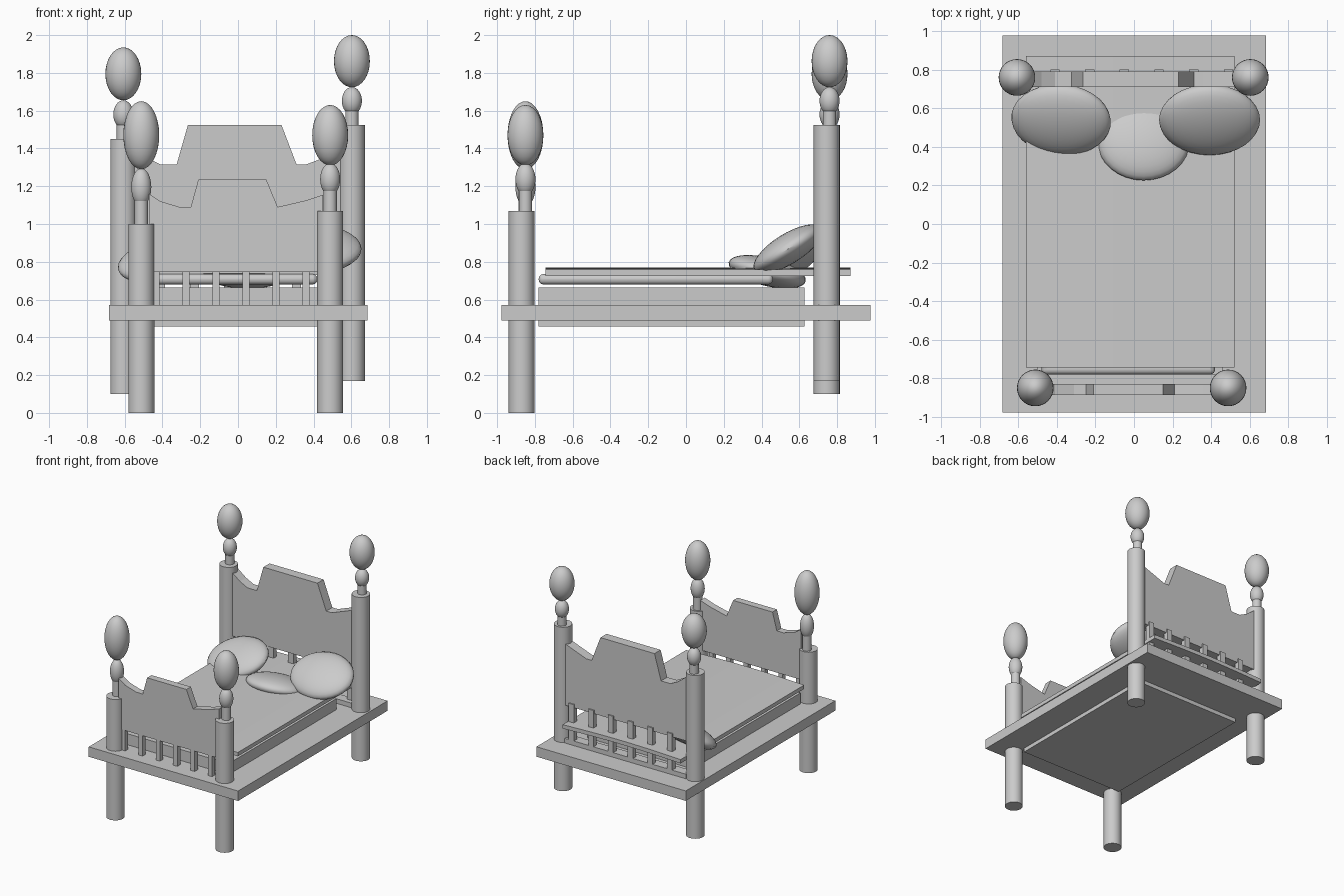
import bpy, math

if "Cube" in bpy.data.objects:
    bpy.data.objects.remove(bpy.data.objects["Cube"])


def smooth(ob):
    bpy.context.view_layer.objects.active = ob
    bpy.ops.object.shade_smooth_by_angle(angle=math.radians(35))
    return ob


def box(name, x0, x1, y0, y1, z0, z1):
    bpy.ops.mesh.primitive_cube_add(size=1, location=((x0+x1)/2, (y0+y1)/2, (z0+z1)/2))
    ob = bpy.context.object
    ob.name = name
    ob.scale = (x1-x0, y1-y0, z1-z0)
    bpy.ops.object.transform_apply(location=False, rotation=False, scale=True)
    return ob


def rod(name, x, y, z0, z1, r):
    bpy.ops.mesh.primitive_cylinder_add(vertices=32, radius=r, depth=z1-z0,
                                        location=(x, y, (z0+z1)/2))
    ob = bpy.context.object
    ob.name = name
    return smooth(ob)


def ellipsoid(name, loc, half, rot=(0, 0, 0)):
    bpy.ops.mesh.primitive_uv_sphere_add(segments=32, ring_count=16, radius=1, location=loc,
                                         rotation=[math.radians(a) for a in rot])
    ob = bpy.context.object
    ob.name = name
    ob.scale = half
    bpy.ops.object.transform_apply(location=False, rotation=False, scale=True)
    return smooth(ob)


def prism(name, profile, y0, y1):
    """Extrude an x-z outline between two y values."""
    n = len(profile)
    verts = [(x, y, z) for y in (y0, y1) for x, z in profile]
    faces = [list(range(n)), list(range(2*n-1, n-1, -1))]
    faces += [[(i+1) % n, i, n+i, n+(i+1) % n] for i in range(n)]
    me = bpy.data.meshes.new(name)
    me.from_pydata(verts, [], faces)
    ob = bpy.data.objects.new(name, me)
    bpy.context.collection.objects.link(ob)
    return ob


# Posts with neck, small bead and egg-shaped finial
# name, x, post y, finial y, bottom, top, bead (z, half), egg (z, half)
posts = [
    ("front_left", -.512, -.87, -.85, 0, 1.0, (1.195, .10), (1.47, .18)),
    ("front_right", .488, -.87, -.85, 0, 1.07, (1.237, .085), (1.47, .16)),
    ("back_left", -.607, .745, .76, .10, 1.45, (1.58, .075), (1.795, .14)),
    ("back_right", .603, .745, .76, .17, 1.525, (1.652, .073), (1.862, .138)),
]
for n, x, y, fy, z0, z1, bead, egg in posts:
    rod(n + "_post", x, y, z0, z1, .069)
    rod(n + "_neck", x, fy, z1 - .01, bead[0], .035)
    ellipsoid(n + "_bead", (x, fy, bead[0]), (.053, .053, bead[1]))
    ellipsoid(n + "_finial", (x, fy, egg[0]), (.095, .095, egg[1]))

# Platform and mattress base
box("platform", -.682, .685, -.977, .977, .49, .572)
box("mattress", -.50, .46, -.78, .628, .457, .663)

# Headboard and footboard
prism("headboard", [(-.57, .88), (.56, .88), (.56, 1.39), (.44, 1.345), (.36, 1.315),
                    (.31, 1.315), (.23, 1.525), (-.265, 1.525), (-.325, 1.315),
                    (-.41, 1.315), (-.48, 1.35), (-.57, 1.42)], .71, .79)
prism("footboard", [(-.47, .745), (.45, .745), (.45, 1.155), (.36, 1.125), (.21, 1.09),
                    (.15, 1.235), (-.21, 1.235), (-.25, 1.09), (-.31, 1.09),
                    (-.41, 1.12), (-.47, 1.16)], -.888, -.83)

# Slats under each board
for i in range(6):
    x = -.41 + .18*i
    box("head_slat", x-.024, x+.024, .76, .80, .56, .91)
    x = -.435 + .159*i
    box("foot_slat", x-.019, x+.019, -.88, -.84, .56, .76)
box("head_rail", -.56, .55, .72, .80, .56, .61)

# Blanket: gently arched sheet
top = [(-.56 + 1.08*i/12, .758 + .012*math.sin(math.pi*i/12)) for i in range(13)]
smooth(prism("blanket", [(x, z - .032) for x, z in top] + top[::-1], -.745, .87))

# Thin quilt between blanket and mattress
quilt = box("quilt", -.48, .42, -.78, .46, .68, .735)
bev = quilt.modifiers.new("round", 'BEVEL')
bev.width = .025
bev.segments = 4
smooth(quilt)

# Pillows
ellipsoid("right_pillow", (.392, .54, .868), (.262, .21, .08), (32, 0, 0))
ellipsoid("left_pillow", (-.378, .54, .81), (.262, .205, .08), (28, -11, 0))
ellipsoid("middle_pillow", (.05, .43, .747), (.24, .21, .075), (-14, 0, 0))
